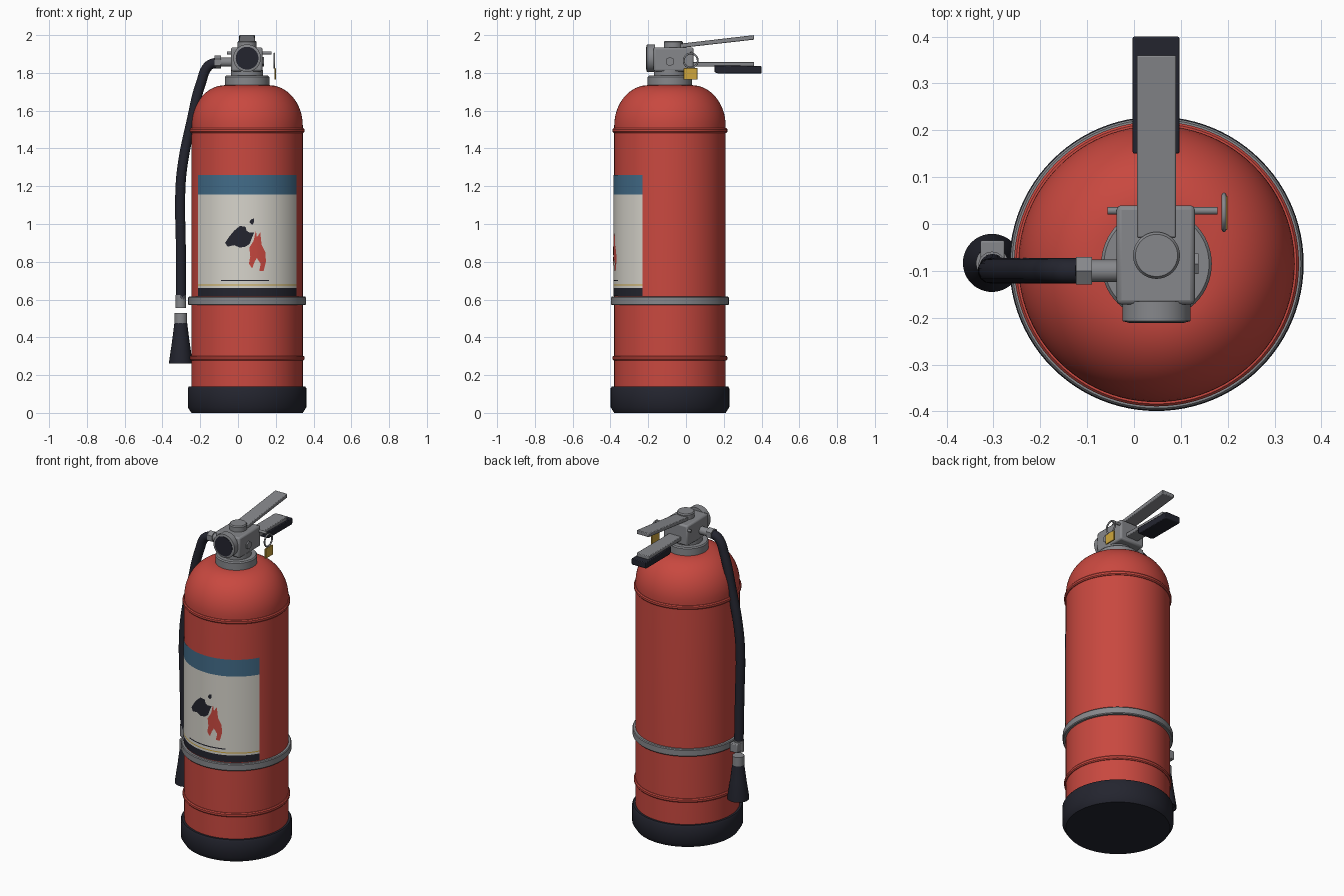
import bpy, bmesh, math
from mathutils import Vector, Matrix

if "Cube" in bpy.data.objects:
    bpy.data.objects.remove(bpy.data.objects["Cube"])

CX, CY, R = 0.048, -0.085, 0.295   # tank axis and radius

def mat(name, c):
    m = bpy.data.materials.new(name)
    m.diffuse_color = (*c, 1)
    m.use_nodes = True
    m.node_tree.nodes["Principled BSDF"].inputs["Base Color"].default_value = m.diffuse_color
    return m

RED = mat("red paint", (0.58, 0.065, 0.05))
GREY = mat("grey metal", (0.24, 0.245, 0.26))
DARK = mat("dark rubber", (0.017, 0.018, 0.028))
CREAM = mat("label cream", (0.68, 0.66, 0.60))
BLUE = mat("label blue", (0.055, 0.15, 0.25))
GOLD = mat("gold tag", (0.62, 0.38, 0.045))

def finish(name, bm, *mats, smooth=True, bevel=0):
    me = bpy.data.meshes.new(name)
    bm.normal_update()
    bm.to_mesh(me)
    bm.free()
    ob = bpy.data.objects.new(name, me)
    bpy.context.collection.objects.link(ob)
    for m in mats:
        me.materials.append(m)
    if bevel:
        b = ob.modifiers.new("bevel", 'BEVEL')
        b.width, b.segments = bevel, 2
    if smooth:
        bpy.ops.object.select_all(action='DESELECT')
        ob.select_set(True)
        bpy.context.view_layer.objects.active = ob
        bpy.ops.object.shade_smooth_by_angle(angle=math.radians(35))
    return ob

def lathe(name, profile, m, center=(CX, CY, 0), axis='Z', n=96):
    """Revolve (radius, height) points; the ends are capped."""
    bm = bmesh.new()
    rings = [[bm.verts.new((r * math.cos(2 * math.pi * i / n), r * math.sin(2 * math.pi * i / n), z))
              for i in range(n)] for r, z in profile]
    for a, b in zip(rings, rings[1:]):
        for i in range(n):
            j = (i + 1) % n
            bm.faces.new((a[i], a[j], b[j], b[i]))
    bm.faces.new(rings[0][::-1])
    bm.faces.new(rings[-1])
    rot = {'Z': Matrix(), 'X': Matrix.Rotation(math.pi / 2, 4, 'Y'),
           'Y': Matrix.Rotation(math.pi / 2, 4, 'X')}[axis]
    bm.transform(Matrix.Translation(center) @ rot)
    bmesh.ops.recalc_face_normals(bm, faces=bm.faces)
    return finish(name, bm, m)

def box(name, lo, hi, m, bevel=0.006):
    bm = bmesh.new()
    bmesh.ops.create_cube(bm, size=1)
    for v in bm.verts:
        v.co = Vector([lo[i] + (v.co[i] + 0.5) * (hi[i] - lo[i]) for i in range(3)])
    return finish(name, bm, m, bevel=bevel)

def extrude_x(name, yz, x0, x1, m, bevel=0.004):
    """Side profile given in (y, z), extruded across x."""
    bm = bmesh.new()
    f = bm.faces.new([bm.verts.new((x0, y, z)) for y, z in yz])
    ext = bmesh.ops.extrude_face_region(bm, geom=[f])
    for v in ext['geom']:
        if isinstance(v, bmesh.types.BMVert):
            v.co.x = x1
    bmesh.ops.recalc_face_normals(bm, faces=bm.faces)
    return finish(name, bm, m, bevel=bevel)

def decal(name, xz, m, r):
    """Flat front-view polygon wrapped onto the tank."""
    bm = bmesh.new()
    bm.faces.new([bm.verts.new((x, 0, z)) for x, z in xz])
    for i in range(-12, 13):
        bmesh.ops.bisect_plane(bm, geom=bm.verts[:] + bm.edges[:] + bm.faces[:],
                               plane_co=(CX + i * 0.02, 0, 0), plane_no=(1, 0, 0))
    for v in bm.verts:
        v.co.y = CY - math.sqrt(r * r - (v.co.x - CX) ** 2)
    bm.normal_update()
    bmesh.ops.reverse_faces(bm, faces=[f for f in bm.faces if f.normal.y > 0])
    return finish(name, bm, m)

# Tank with domed shoulder
dome = [(0.115 + 0.18 * math.cos(t), 1.52 + 0.215 * math.sin(t))
        for t in [math.pi / 2 * i / 16 for i in range(17)]]
lathe("tank", [(R, 0.05)] + dome, RED)

# Weld beads, foot and strap
for name, z in (("upper_bead", 1.495), ("lower_bead", 0.29)):
    lathe(name, [(R - .01, z - .012), (R + .004, z - .012), (R + .009, z - .006),
                 (R + .009, z + .006), (R + .004, z + .012), (R - .01, z + .012)], RED)
lathe("foot", [(0.295, 0), (0.314, 0.03), (0.314, 0.13), (0.308, 0.14), (0.29, 0.14)], DARK)
lathe("strap", [(0.29, .57), (.308, .57), (.312, .575), (.312, .61), (.308, .615), (.29, .615)], GREY)

# Label sheet, coloured by height
bm = bmesh.new()
levels, N, half = [0.62, 0.662, 0.674, 0.680, 1.155, 1.26], 40, math.radians(61)
grid = [[bm.verts.new((CX + (R + .003) * math.sin(a), CY - (R + .003) * math.cos(a), z))
         for a in [half * (2 * i / N - 1) for i in range(N + 1)]] for z in levels]
for k, slot in enumerate([1, 0, 3, 0, 2]):
    for i in range(N):
        f = bm.faces.new((grid[k][i], grid[k][i + 1], grid[k + 1][i + 1], grid[k + 1][i]))
        f.material_index = slot
finish("label", bm, CREAM, DARK, BLUE, GOLD)

# Label pictograms
decal("label_rule", [(-.09, .697), (.165, .697), (.165, .704), (-.09, .704)], DARK, R + .005)
decal("label_dark_shape", [(-.068, .90), (-.055, .88), (-.02, .888), (.01, .875), (.04, .88), (.062, .895),
      (.075, .93), (.085, .955), (.06, .955), (.045, .965), (.04, .985), (.01, .99), (-.02, .965),
      (-.045, .935)], DARK, R + .005)
decal("label_dark_dot", [(.06, 1.01), (.075, .995), (.085, 1.01), (.085, 1.03), (.07, 1.025)], DARK, R + .005)
decal("label_flame", [(.065, .83), (.058, .79), (.075, .765), (.088, .80), (.10, .82), (.12, .79), (.112, .75),
      (.135, .75), (.148, .80), (.145, .85), (.125, .89), (.118, .955), (.10, .93), (.095, .965),
      (.082, .91), (.06, .875)], RED, R + .0056)

# Neck and valve
lathe("neck_collar", [(.118, 1.73), (.118, 1.778), (.112, 1.785)], GREY, n=64)
lathe("neck", [(.085, 1.78), (.085, 1.815)], GREY, n=64)
box("valve_body", (-.037, -.172, 1.808), (.13, .04, 1.935), GREY, .01)
lathe("valve_cap", [(.05, 1.93), (.05, 1.963), (.045, 1.97)], GREY, center=(CX, -.067, 0), n=48)
lathe("gauge_case", [(.073, 0), (.073, .042), (.062, .045)], GREY, (CX, -.165, 1.878), 'Y', 48)
lathe("gauge_face", [(.06, 0), (.06, .002)], DARK, (CX, -.2095, 1.878), 'Y', 48)
lathe("side_plug", [(.025, 0), (.025, .012)], GREY, (.126, CY, 1.86), 'X', 6)

# Squeeze lever and carrying handle
extrude_x("squeeze_lever", [(-.03, 1.932), (.36, 1.976), (.36, 2.0), (-.03, 1.955)], .006, .09, GREY)
extrude_x("carry_handle", [(.03, 1.834), (.36, 1.834), (.36, 1.858), (.03, 1.858)], .006, .09, GREY)
extrude_x("handle_grip", [(.15, 1.804), (.17, 1.797), (.395, 1.796), (.4, 1.802), (.4, 1.836), (.15, 1.84)],
          -.003, .097, DARK, .006)

# Safety pin, pull ring and tag
lathe("safety_pin", [(.008, 0), (.008, .235)], GREY, (-.057, .028, 1.905), 'X', 16)

def tube(name, pts, radius, m, cyclic=False):
    cu = bpy.data.curves.new(name, 'CURVE')
    cu.dimensions, cu.bevel_depth, cu.bevel_resolution, cu.use_fill_caps = '3D', radius, 5, True
    s = cu.splines.new('BEZIER')
    s.bezier_points.add(len(pts) - 1)
    for b, p in zip(s.bezier_points, pts):
        b.co = p
        b.handle_left_type = b.handle_right_type = 'AUTO'
    s.use_cyclic_u = cyclic
    cu.materials.append(m)
    ob = bpy.data.objects.new(name, cu)
    bpy.context.collection.objects.link(ob)
    bpy.ops.object.select_all(action='DESELECT')
    ob.select_set(True)
    bpy.context.view_layer.objects.active = ob
    bpy.ops.object.convert(target='MESH')
    bpy.ops.object.shade_smooth_by_angle(angle=math.radians(35))

tube("pull_ring", [(.192, .025 + .037 * math.cos(a), 1.865 + .037 * math.sin(a))
                   for a in [math.pi / 4 * i for i in range(8)]], .005, GREY, True)
box("safety_tag", (.192, -.012, 1.765), (.2, .06, 1.825), GOLD, .001)

# Hose with fittings
lathe("hose_port", [(.024, 0), (.024, .07)], GREY, (-.1, -.1, 1.857), 'X', 32)
lathe("hose_nut", [(.034, 0), (.034, .034)], GREY, (-.124, -.1, 1.857), 'X', 6)
tube("hose", [(-.115, -.1, 1.855), (-.155, -.1, 1.838), (-.195, -.1, 1.75), (-.245, -.1, 1.55),
              (-.295, -.1, 1.30), (-.306, -.1, 1.15), (-.303, -.097, .9), (-.302, -.09, .60)], .027, DARK)
lathe("hose_ferrule", [(.029, .555), (.029, .625)], GREY, (-.303, -.088, 0), n=32)
box("hose_clip", (-.328, -.085, .565), (-.276, -.035, .618), GREY, .004)

# Discharge horn
lathe("horn_collar", [(.034, .465), (.034, .53)], GREY, (-.303, -.083, 0), n=40)
lathe("horn", [(.052, .275), (.056, .262), (.062, .262), (.062, .27), (.046, .38), (.034, .475)],
      DARK, (-.303, -.083, 0), n=48)
